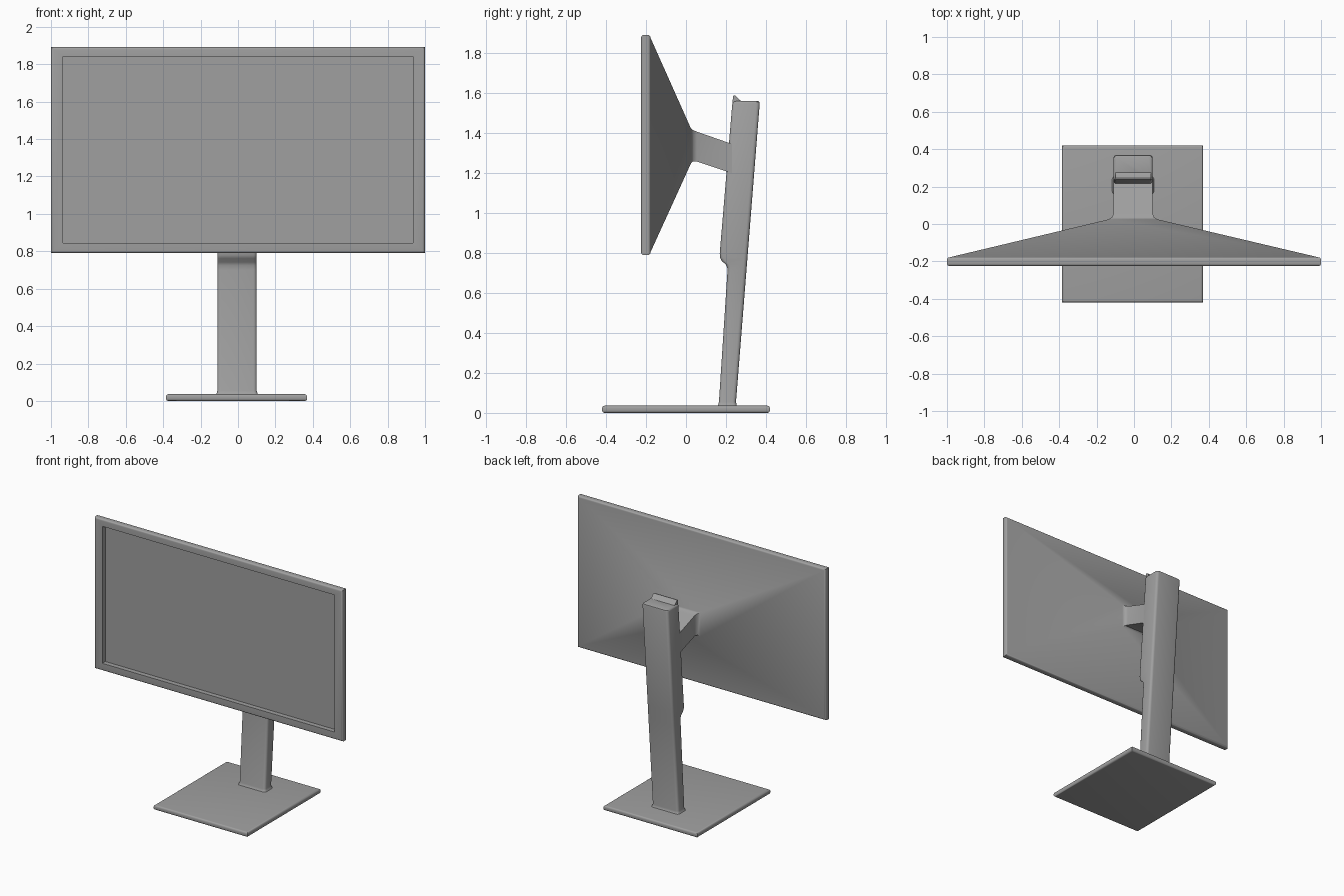
import bpy, bmesh, math

cube = bpy.data.objects.get("Cube")
if cube:
    bpy.data.objects.remove(cube, do_unlink=True)

grey = bpy.data.materials.new("mid grey")
grey.use_nodes = True
colour = (0.35, 0.35, 0.35, 1)
grey.diffuse_color = colour
grey.node_tree.nodes["Principled BSDF"].inputs["Base Color"].default_value = colour


def loft(name, rings):
    """Skin a list of equal-length point rings and cap both ends."""
    bm = bmesh.new()
    loops = [[bm.verts.new(p) for p in ring] for ring in rings]
    n = len(loops[0])
    for a, b in zip(loops, loops[1:]):
        for i in range(n):
            j = (i + 1) % n
            bm.faces.new((a[i], a[j], b[j], b[i]))
    bm.faces.new(loops[0])
    bm.faces.new(loops[-1])
    bmesh.ops.recalc_face_normals(bm, faces=bm.faces)
    mesh = bpy.data.meshes.new(name)
    bm.to_mesh(mesh)
    bm.free()
    mesh.materials.append(grey)
    obj = bpy.data.objects.new(name, mesh)
    bpy.context.collection.objects.link(obj)
    bpy.ops.object.select_all(action="DESELECT")
    bpy.context.view_layer.objects.active = obj
    obj.select_set(True)
    bpy.ops.object.shade_smooth_by_angle(angle=math.radians(40))
    return obj


def rectangle(x0, x1, v0, v1):
    return [(x0, v0), (x1, v0), (x1, v1), (x0, v1)]


def rounded(x0, x1, v0, v1, r, steps=4):
    points = []
    corners = [(x1 - r, v1 - r), (x0 + r, v1 - r), (x0 + r, v0 + r), (x1 - r, v0 + r)]
    for c, (cx, cv) in enumerate(corners):
        for s in range(steps + 1):
            a = math.pi / 2 * (c + s / steps)
            points.append((cx + r * math.cos(a), cv + r * math.sin(a)))
    return points


def upright(points, y):
    return [(x, y, z) for x, z in points]


def level(points, z):
    return [(x, y, z) for x, y in points]


def edge_round(a, b, r, steps=4):
    """Pairs of (depth, inset) that round both edges of a slab from a to b."""
    arc = [math.pi / 2 * s / steps for s in range(steps + 1)]
    first = [(a + r - r * math.cos(t), r - r * math.sin(t)) for t in arc]
    return first + [(a + b - d, i) for d, i in reversed(first)]


# Foot plate with rounded rim and square corners
loft("base_plate", [level(rectangle(-0.385 + i, 0.37 - i, -0.42 + i, 0.42 - i), z)
                    for z, i in edge_round(0, 0.036, 0.013)])

# Screen housing: recessed display, bezel, rounded rim, tapered back, arm
sections = [(-0.19, -0.935, 0.935, 0.845, 1.842),
            (-0.225, -0.935, 0.935, 0.845, 1.842)]
sections += [(y, -1 + i, 1 - i, 0.79 + i, 1.893 - i)
             for y, i in edge_round(-0.225, -0.178, 0.014)]
sections += [(0.025, -0.135, 0.125, 1.25, 1.424),
             (0.036, -0.118, 0.108, 1.26, 1.416),
             (0.055, -0.11, 0.1, 1.259, 1.408),
             (0.23, -0.11, 0.1, 1.2, 1.347)]
loft("screen_and_arm", [upright(rectangle(*s[1:]), s[0]) for s in sections])

# Leaning column, thicker above the front step, flared at the foot
front = [(0.03, 0.153), (0.038, 0.16), (0.055, 0.165), (0.7, 0.207),
         (0.725, 0.207), (0.742, 0.2), (0.762, 0.178), (0.778, 0.17),
         (0.8, 0.169), (1.55, 0.232), (1.558, 0.236), (1.562, 0.243)]
rings = []
for z, y in front:
    flare = {0.03: 0.012, 0.038: 0.005, 1.558: -0.003, 1.562: -0.01}.get(z, 0)
    back = 0.246 + 0.0795 * z + flare
    rings.append(level(rounded(-0.11 - flare, 0.1 + flare, y, back, 0.018), z))
loft("column", rings)

# Raised lip along the front of the column top
lip = [(0.232, 1.54), (0.235, 1.583), (0.239, 1.59), (0.246, 1.591),
       (0.268, 1.567), (0.28, 1.56), (0.28, 1.54)]
loft("column_lip", [[(x, y, z) for y, z in lip] for x in (-0.1, 0.09)])
